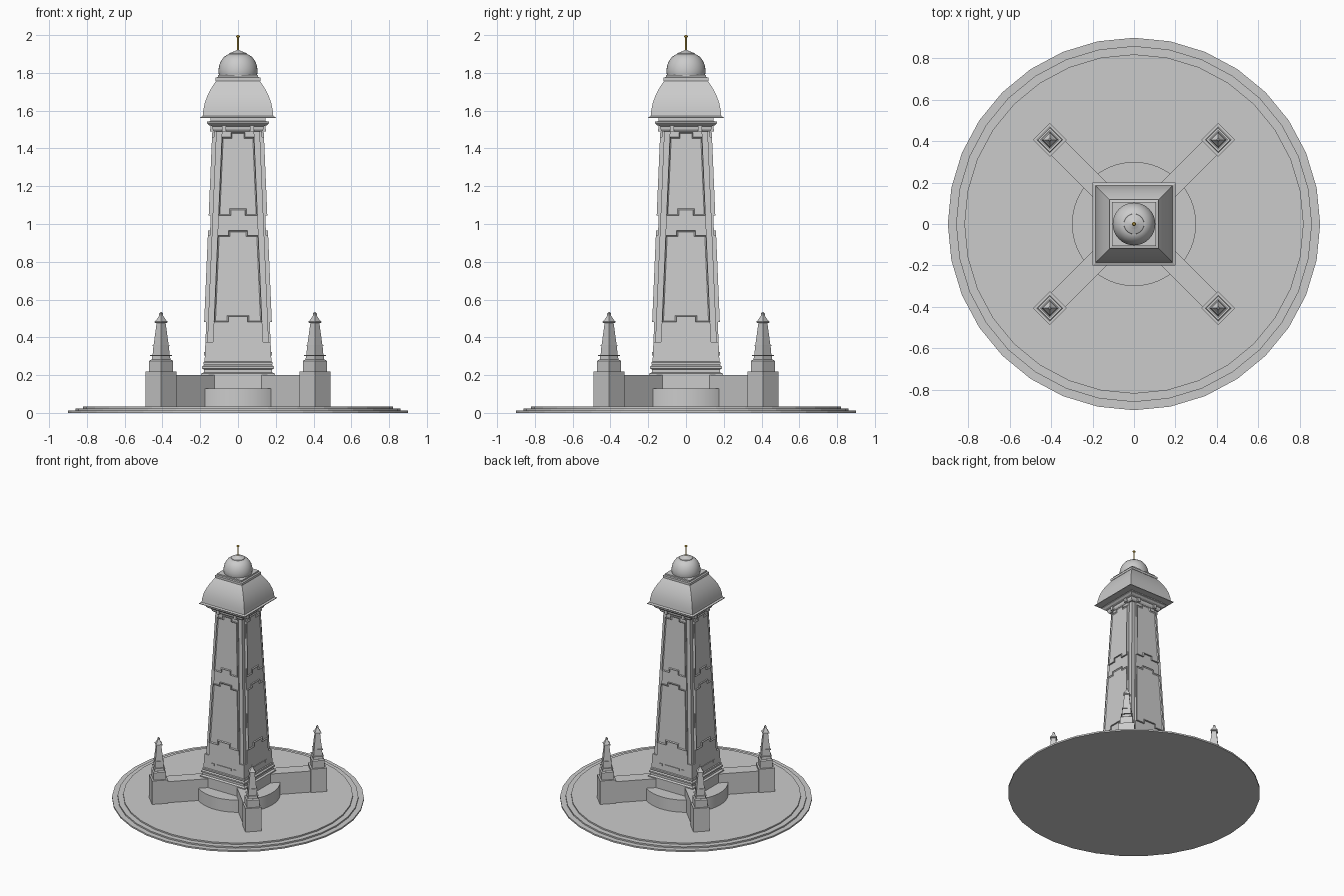
import bpy, bmesh, math
from mathutils import Matrix, Vector

if "Cube" in bpy.data.objects:
    bpy.data.objects.remove(bpy.data.objects["Cube"])

R2 = math.sqrt(2)


def finish(name, bm, smooth=None, mat=None):
    bmesh.ops.recalc_face_normals(bm, faces=bm.faces)
    me = bpy.data.meshes.new(name)
    bm.to_mesh(me)
    bm.free()
    ob = bpy.data.objects.new(name, me)
    bpy.context.collection.objects.link(ob)
    if mat:
        me.materials.append(mat)
    if smooth:
        bpy.ops.object.select_all(action='DESELECT')
        ob.select_set(True)
        bpy.context.view_layer.objects.active = ob
        bpy.ops.object.shade_smooth_by_angle(angle=math.radians(smooth))
    return ob


def loft(bm, rings):
    # skin closed rings of points, capped at both ends
    vs = [[bm.verts.new(p) for p in r] for r in rings]
    n = len(vs[0])
    for a, b in zip(vs, vs[1:]):
        for i in range(n):
            j = (i + 1) % n
            bm.faces.new((a[i], a[j], b[j], b[i]))
    bm.faces.new(vs[0][::-1])
    bm.faces.new(vs[-1])


def lathe(name, prof, n=32, rot=0.0, loc=(0, 0), smooth=None, mat=None):
    bm = bmesh.new()
    loft(bm, [[(loc[0] + r * math.cos(rot + 2 * math.pi * i / n),
                loc[1] + r * math.sin(rot + 2 * math.pi * i / n), z)
               for i in range(n)] for r, z in prof])
    return finish(name, bm, smooth, mat)


def square(name, prof, smooth=None):
    # square stack, profile given as (half width, z)
    return lathe(name, [(h * R2, z) for h, z in prof], 4, math.pi / 4, smooth=smooth)


def half(z):
    # tapering half width of the shaft
    return 0.177 - (z - 0.27) * 0.052 / 1.23


def on_faces(name, outline, out, inset=None):
    # raised slab of outline (u, z) on each of the four tower faces
    bm = bmesh.new()
    for k in range(4):
        rot = Matrix.Rotation(k * math.pi / 2, 3, 'Z')
        back, front = [[bm.verts.new(rot @ Vector((u, -half(z) - d, z)))
                        for u, z in outline] for d in (-0.006, out)]
        n = len(outline)
        for i in range(n):
            j = (i + 1) % n
            bm.faces.new((back[i], back[j], front[j], front[i]))
        bm.faces.new(back[::-1])
        f = bm.faces.new(front)
        if inset:
            bm.normal_update()
            bmesh.ops.inset_region(bm, faces=[f], thickness=inset, depth=-0.006)
    return finish(name, bm)


def rect(u0, u1, z0, z1):
    return [(u0, z0), (u1, z0), (u1, z1), (u0, z1)]


# Round stepped platform
lathe("platform", [(0.90, 0), (0.90, 0.012), (0.86, 0.012), (0.86, 0.023),
                   (0.82, 0.023), (0.82, 0.034)])
lathe("round_step", [(0.30, 0.03), (0.30, 0.13)], 64, smooth=30)

# Diagonal walls crossing under the tower
for k, name in enumerate(("wall_a", "wall_b")):
    bm = bmesh.new()
    bmesh.ops.create_cube(bm, size=1, matrix=Matrix.Rotation(math.pi / 4 + k * math.pi / 2, 4, 'Z')
                          @ Matrix.Translation((0, 0, 0.115))
                          @ Matrix.Diagonal((1.146, 0.098, 0.17, 1)))
    finish(name, bm)

# Corner pedestals and pinnacles, turned in line with the walls
for sx in (-1, 1):
    for sy in (-1, 1):
        at = (0.407 * sx, 0.407 * sy)
        lathe("pedestal", [(0.082, 0.03), (0.082, 0.218), (0.064, 0.218), (0.064, 0.275),
                           (0.052, 0.282)], 4, loc=at)
        lathe("pinnacle", [(0.050, 0.278), (0.047, 0.302), (0.058, 0.302), (0.058, 0.306),
                           (0.045, 0.306), (0.041, 0.353), (0.047, 0.353), (0.047, 0.358),
                           (0.040, 0.358), (0.024, 0.475), (0.034, 0.478), (0.034, 0.484),
                           (0.027, 0.490), (0.010, 0.515), (0.011, 0.525), (0.004, 0.533)],
              4, loc=at)

# Moulded tower plinth
square("tower_plinth", [(0.195, 0.03), (0.195, 0.208), (0.181, 0.215), (0.181, 0.230),
                        (0.190, 0.235), (0.190, 0.246), (0.180, 0.253), (0.183, 0.260),
                        (0.183, 0.268), (half(0.272), 0.272), (half(0.375), 0.375)])
on_faces("plinth_band", rect(-0.065, 0.065, 0.303, 0.322), 0.005)
for s in (-1, 1):
    on_faces("plinth_stud", rect(s * 0.095 - 0.012, s * 0.095 + 0.012, 0.303, 0.322), 0.005)

# Tapering shaft with notched corners
NOTCH = 0.04


def notched(z):
    h, n = half(z), half(z) - NOTCH
    quarter = [(h, -n), (h, n), (n, n)]
    pts = []
    for k in range(4):
        c, s = (1, 0, -1, 0)[k], (0, 1, 0, -1)[k]
        pts += [(x * c - y * s, x * s + y * c, z) for x, y in quarter]
    return pts


bm = bmesh.new()
loft(bm, [notched(0.37), notched(1.50)])
finish("tower_shaft", bm)

# Slim corner shafts standing in the notches
bm = bmesh.new()
for sx in (-1, 1):
    for sy in (-1, 1):
        rings = []
        for z in (0.37, 1.50):
            c, w = half(z) - 0.026, 0.016
            rings.append([(sx * c + a * w, sy * c + b * w, z)
                          for a, b in ((-1, -1), (1, -1), (1, 1), (-1, 1))])
        loft(bm, rings)
finish("corner_shafts", bm)


# Framed panels with a tab on top and a notch below
def panel(z0, z1, tab):
    w0, w1 = half(z0) - 0.042, half(z1) - 0.042
    return [(-w0, z0), (-tab, z0), (-tab, z0 + 0.03), (tab, z0 + 0.03), (tab, z0), (w0, z0),
            (w1, z1), (tab, z1), (tab, z1 + 0.025), (-tab, z1 + 0.025), (-tab, z1), (-w1, z1)]


on_faces("lower_panels", panel(0.48, 0.94, 0.05), 0.011, 0.010)
on_faces("upper_panels", panel(1.045, 1.46, 0.038), 0.011, 0.009)

# Cornice under the roof, with brackets
square("cornice", [(0.126, 1.49), (0.134, 1.50), (0.136, 1.517), (0.152, 1.522), (0.165, 1.533),
                   (0.165, 1.541), (0.146, 1.545), (0.146, 1.562)])
for s in (-1, 1):
    on_faces("bracket", rect(s * 0.075 - 0.011, s * 0.075 + 0.011, 1.49, 1.53), 0.022)

# Curved square roof and its top slab
square("roof", [(0.200, 1.560), (0.200, 1.565), (0.187, 1.571), (0.184, 1.60), (0.177, 1.637),
                (0.164, 1.675), (0.147, 1.71), (0.127, 1.742), (0.114, 1.760)], smooth=30)
square("roof_slab", [(0.118, 1.758), (0.118, 1.775), (0.107, 1.778), (0.107, 1.789)])

# Dome with conical cap
lathe("dome", [(0.100, 1.786), (0.103, 1.80), (0.103, 1.82), (0.098, 1.845), (0.088, 1.867),
               (0.073, 1.886), (0.050, 1.899)], smooth=35)
lathe("dome_cap", [(0.050, 1.897), (0.048, 1.903), (0.025, 1.912), (0.006, 1.921)])

# Gold finial
gold = bpy.data.materials.new("gold")
gold.diffuse_color = (0.75, 0.5, 0.08, 1)
gold.use_nodes = True
gold.node_tree.nodes["Principled BSDF"].inputs["Base Color"].default_value = gold.diffuse_color
lathe("finial", [(0.005, 1.915), (0.004, 1.985), (0.009, 1.988), (0.010, 1.994), (0.006, 2.0)],
      12, smooth=40, mat=gold)
